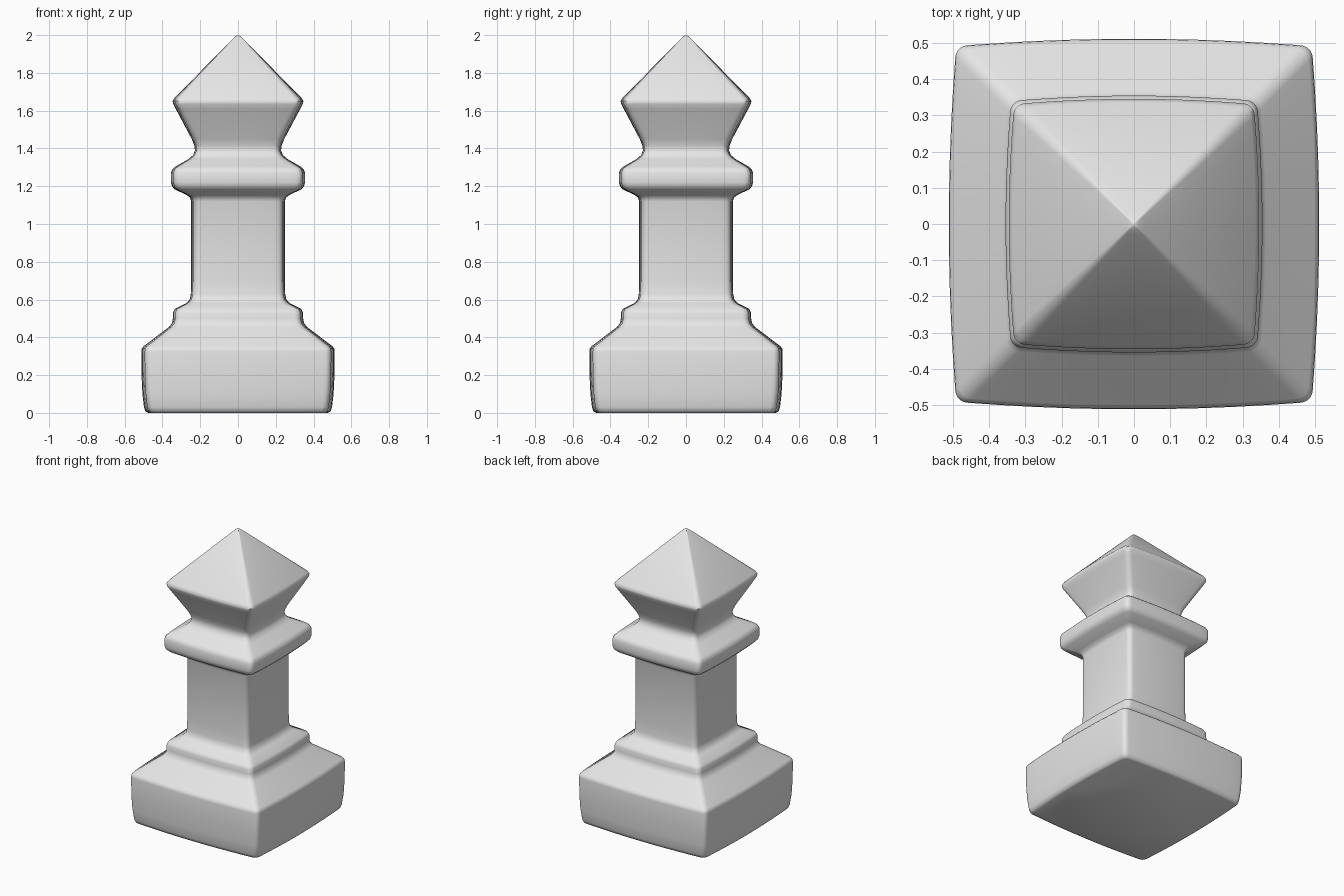
import bpy, bmesh, math

if "Cube" in bpy.data.objects:
    bpy.data.objects.remove(bpy.data.objects["Cube"])

# Side profile: (half width at the middle of a side, height)
PROFILE = [
    (0.475, 0.0), (0.49, 0.008), (0.498, 0.03), (0.506, 0.10), (0.511, 0.20),
    (0.512, 0.325), (0.51, 0.34), (0.50, 0.353), (0.365, 0.455), (0.35, 0.475),
    (0.345, 0.50), (0.345, 0.53), (0.335, 0.55), (0.275, 0.58), (0.256, 0.60),
    (0.25, 0.63), (0.248, 0.70), (0.248, 1.12), (0.255, 1.14), (0.275, 1.155),
    (0.335, 1.183), (0.35, 1.20), (0.355, 1.22), (0.355, 1.27), (0.348, 1.29),
    (0.335, 1.302), (0.26, 1.345), (0.238, 1.365), (0.228, 1.39), (0.231, 1.415),
    (0.245, 1.45), (0.33, 1.61), (0.343, 1.635), (0.346, 1.65), (0.336, 1.668),
    (0.03, 1.978), (0.015, 1.992), (0.005, 1.999),
]
SIDE_STEPS, CORNER_STEPS = 10, 5


def section(w):
    """Square outline with softly bulged sides and rounded corners."""
    r = min(0.035, w * 0.15)
    bulge = 0.035 * w
    c = w - bulge              # half width at the corners
    e = c - r                  # where the rounding starts
    side = []
    for i in range(SIDE_STEPS + 1):
        t = -1 + 2 * i / SIDE_STEPS
        side.append((c + bulge * (1 - t * t), e * t))
    for i in range(1, CORNER_STEPS):
        a = math.pi / 2 * i / CORNER_STEPS
        side.append((e + r * math.cos(a), e + r * math.sin(a)))
    pts = []
    for k in range(4):
        ca, sa = [(1, 0), (0, 1), (-1, 0), (0, -1)][k]
        pts += [(x * ca - y * sa, x * sa + y * ca) for x, y in side]
    return pts


# Square turned post: loft the section along the profile
bm = bmesh.new()
rings = [[bm.verts.new((x, y, z)) for x, y in section(w)] for w, z in PROFILE]
n = len(rings[0])
for a, b in zip(rings, rings[1:]):
    for i in range(n):
        j = (i + 1) % n
        bm.faces.new((a[i], a[j], b[j], b[i]))

# Flat underside and pointed tip
bm.faces.new(rings[0][::-1])
tip = bm.verts.new((0, 0, 2.0))
for i in range(n):
    bm.faces.new((rings[-1][i], rings[-1][(i + 1) % n], tip))

mesh = bpy.data.meshes.new("square_post")
bm.to_mesh(mesh)
bm.free()
post = bpy.data.objects.new("square_post", mesh)
bpy.context.collection.objects.link(post)

mat = bpy.data.materials.new("light grey")
mat.diffuse_color = (0.8, 0.8, 0.8, 1)
mat.use_nodes = True
mat.node_tree.nodes["Principled BSDF"].inputs["Base Color"].default_value = mat.diffuse_color
mesh.materials.append(mat)

# Smooth shading
bpy.context.view_layer.objects.active = post
post.select_set(True)
bpy.ops.object.shade_smooth_by_angle(angle=math.radians(50))
